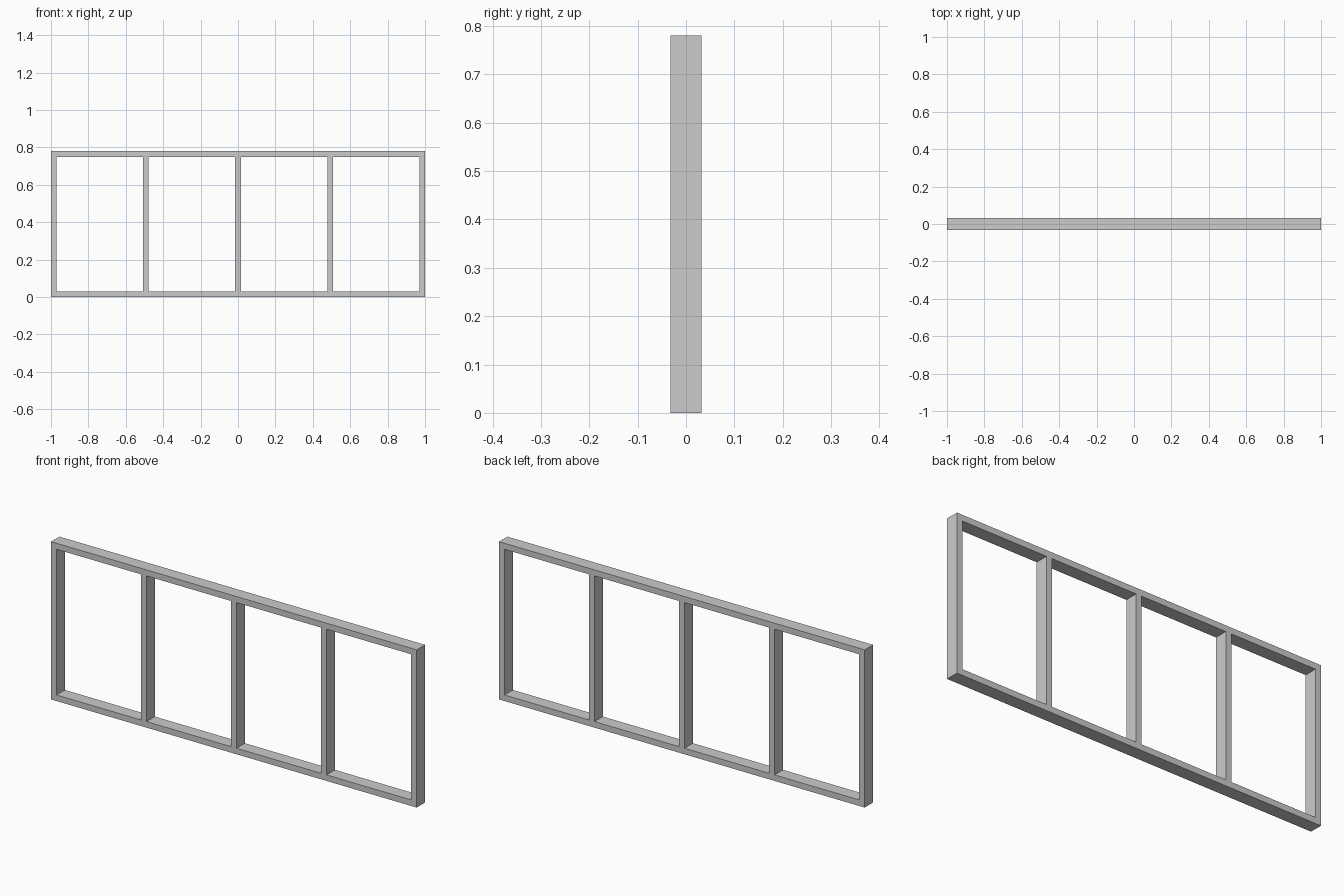
import bpy

if "Cube" in bpy.data.objects:
    bpy.data.objects.remove(bpy.data.objects["Cube"])

LENGTH, DEPTH, HEIGHT, T = 2.0, 0.065, 0.78, 0.03


def beam(name, size, centre):
    bpy.ops.mesh.primitive_cube_add(size=1, location=centre)
    obj = bpy.context.object
    obj.name = name
    obj.scale = size
    bpy.ops.object.transform_apply(location=False, rotation=False, scale=True)
    return obj


# Horizontal plates
beam("bottom_plate", (LENGTH, DEPTH, T), (0, 0, T / 2))
beam("top_plate", (LENGTH, DEPTH, T), (0, 0, HEIGHT - T / 2))

# Five evenly spaced studs between the plates
spacing = (LENGTH - T) / 4
for i in range(5):
    beam(f"stud_{i + 1}", (T, DEPTH, HEIGHT - 2 * T),
         ((i - 2) * spacing, 0, HEIGHT / 2))
